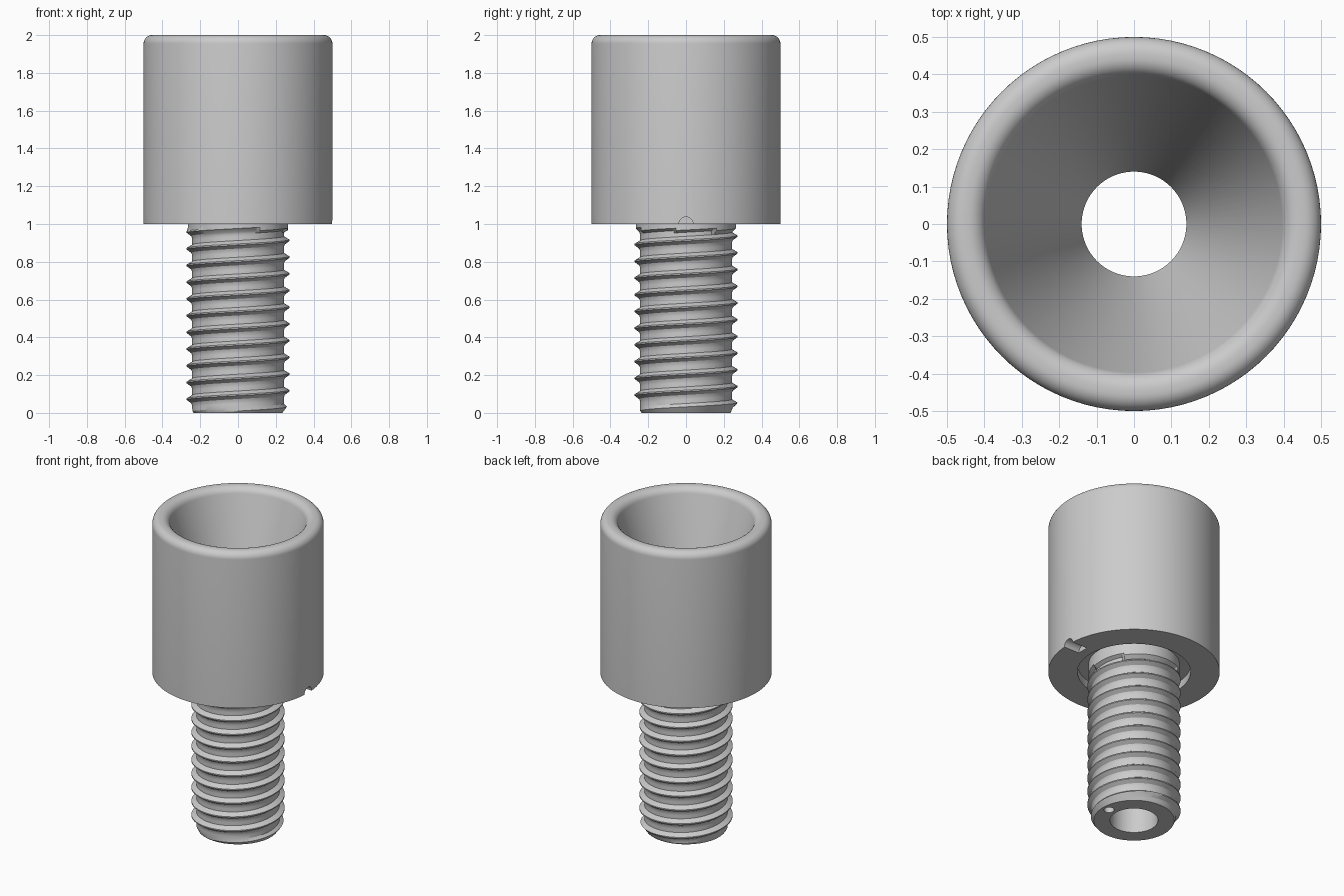
import bpy, math
from math import pi, cos, sin

cube = bpy.data.objects.get("Cube")
if cube:
    bpy.data.objects.remove(cube, do_unlink=True)

SIDES = 96
BORE = 0.14
PITCH = 0.0885
ROOT, CREST = 0.243, 0.272
SHAFT_TOP = 1.06

grey = bpy.data.materials.new("plain_grey")
grey.use_nodes = True
grey.diffuse_color = (0.6, 0.6, 0.6, 1)
grey.node_tree.nodes["Principled BSDF"].inputs["Base Color"].default_value = (0.6, 0.6, 0.6, 1)


def ring_points(row):
    """Place one (radius, height) function around the axis."""
    pts = []
    for i in range(SIDES + 1):
        r, z = row(i)
        a = 2 * pi * i / SIDES
        pts.append((r * cos(a), r * sin(a), z))
    return pts


def build(name, rows):
    """Skin a list of rows into a closed mesh, welding equal points."""
    index, verts, faces = {}, [], []

    def vid(p):
        key = tuple(round(c, 5) + 0.0 for c in p)
        if key not in index:
            index[key] = len(verts)
            verts.append(p)
        return index[key]

    grid = [ring_points(row) for row in rows]
    for low, high in zip(grid, grid[1:] + grid[:1]):
        for i in range(SIDES):
            corners = (low[i], low[i + 1], high[i + 1], high[i])
            face = list(dict.fromkeys(vid(p) for p in corners))
            if len(face) > 2:
                faces.append(face)
    mesh = bpy.data.meshes.new(name)
    mesh.from_pydata(verts, [], faces)
    mesh.materials.append(grey)
    obj = bpy.data.objects.new(name, mesh)
    bpy.context.collection.objects.link(obj)
    return obj


def ring(r, z):
    return lambda i: (r, z)


def arc(cx, cz, radius, start, end, steps=8):
    angles = [math.radians(start + (end - start) * k / steps) for k in range(steps + 1)]
    return [ring(cx + radius * cos(a), cz + radius * sin(a)) for a in angles]


def drill(obj, radius, start, depth, tilt):
    """Cut a round hole centred on start."""
    bpy.ops.mesh.primitive_cylinder_add(vertices=24, radius=radius, depth=depth,
                                        location=start, rotation=(0, tilt, 0))
    cutter = bpy.context.object
    cutter.name = "hole_cutter"
    cutter.hide_render = True
    cutter.data.materials.append(grey)
    mod = obj.modifiers.new("hole", 'BOOLEAN')
    mod.operation, mod.solver, mod.object = 'DIFFERENCE', 'EXACT', cutter
    bpy.context.view_layer.objects.active = obj
    bpy.ops.object.modifier_apply(modifier=mod.name)
    bpy.data.objects.remove(cutter, do_unlink=True)


def smooth(obj, degrees):
    bpy.ops.object.select_all(action='DESELECT')
    obj.select_set(True)
    bpy.context.view_layer.objects.active = obj
    bpy.ops.object.shade_smooth_by_angle(angle=math.radians(degrees))


# Head: cylinder with rounded rim, conical funnel and a recess under it
head = build("head", [ring(0.33, 1.05), ring(0.33, 1.0), ring(0.5, 1.0)]
             + arc(0.455, 1.955, 0.045, 0, 90)
             + arc(0.445, 1.95, 0.05, 90, 165)
             + [ring(BORE, SHAFT_TOP), ring(0.2, 1.05)])

# Threaded shaft: a helical ridge profile, chamfered at the foot
profile = [(0.0, CREST), (0.08, CREST), (0.28, ROOT), (0.52, ROOT),
           (0.66, ROOT), (0.8, ROOT + 0.005)]


def thread(turn, part, radius):
    def row(i):
        z = 0.025 + PITCH * (turn + part + i / SIDES)
        z = min(max(z, 0.0), SHAFT_TOP)
        r = CREST - 0.006 if z > 0.965 else radius
        return min(r, 0.235 + 0.75 * z), z
    return row


shaft = build("threaded_shaft", [ring(BORE, 0)]
              + [thread(t, p, r) for t in range(-3, 14) for p, r in profile]
              + [ring(BORE, SHAFT_TOP)])

# Side notch under the head and small hole in the foot
drill(head, 0.037, (0.48, 0, 1.0), 0.18, pi / 2)
drill(shaft, 0.03, (0.19, 0, 0), 0.6, 0)

smooth(head, 35)
smooth(shaft, 25)
